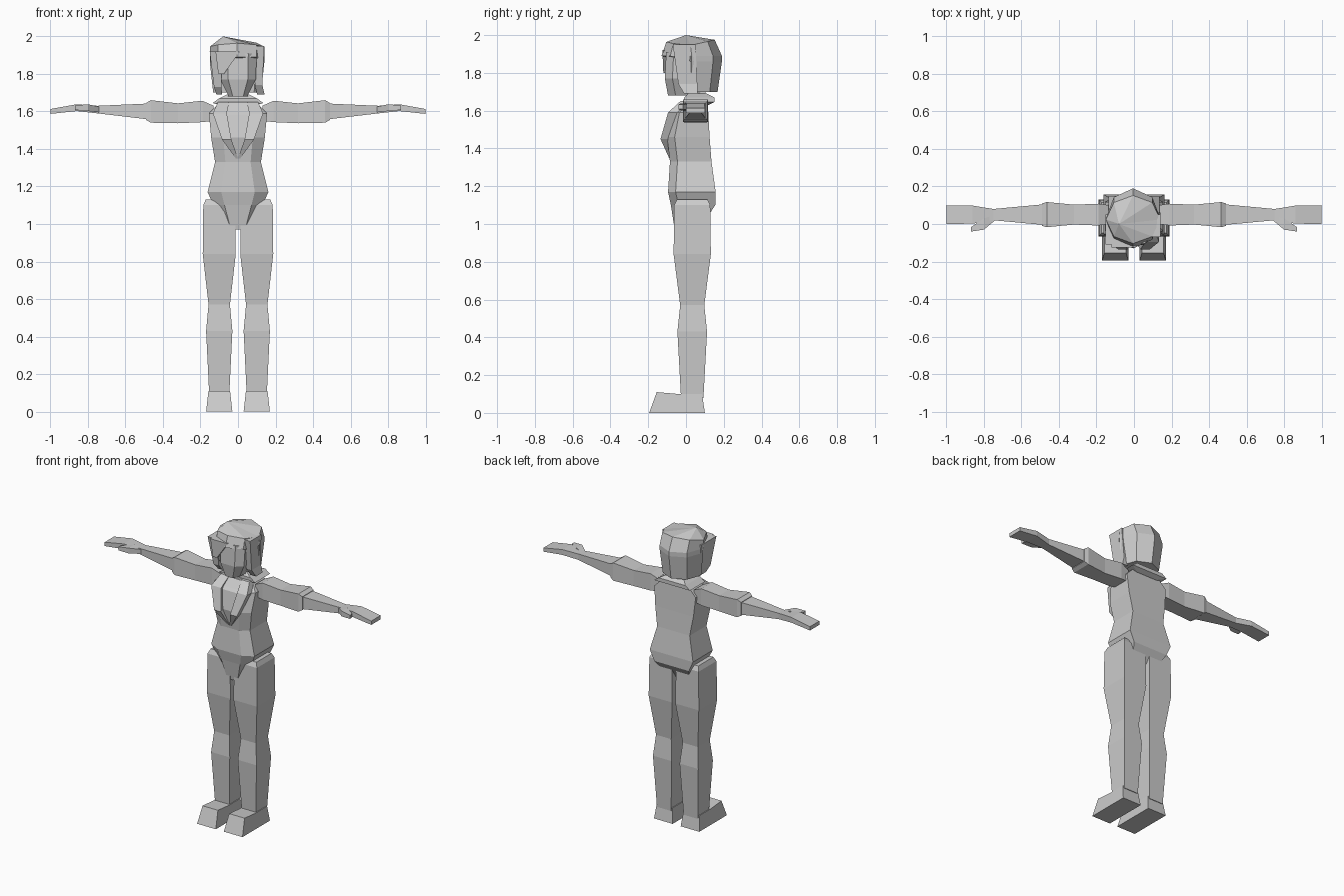
import bpy, bmesh
from math import cos, sin, tau

cube = bpy.data.objects.get("Cube")
if cube:
    bpy.data.objects.remove(cube, do_unlink=True)

shade = (.6, .6, .6, 1)
grey = bpy.data.materials.new("plain_grey")
grey.use_nodes = True
grey.diffuse_color = shade
grey.node_tree.nodes["Principled BSDF"].inputs["Base Color"].default_value = shade

corners = [(-1, -1), (1, -1), (1, 1), (-1, 1)]


def loft(name, rings, side=1, apex=None):
    """Skin point rings and close the ends, optionally to an apex; side=-1 mirrors in x."""
    bm = bmesh.new()
    loops = [[bm.verts.new((side * x, y, z)) for x, y, z in ring] for ring in rings]
    count = len(loops[0])
    for lower, upper in zip(loops, loops[1:]):
        for i in range(count):
            j = (i + 1) % count
            bm.faces.new((lower[i], lower[j], upper[j], upper[i]))
    bm.faces.new(loops[0])
    end = loops[-1]
    if apex:
        tip = bm.verts.new(apex)
        for i in range(count):
            bm.faces.new((end[i], end[(i + 1) % count], tip))
    else:
        bm.faces.new(end)
    bmesh.ops.recalc_face_normals(bm, faces=bm.faces)
    mesh = bpy.data.meshes.new(name)
    bm.to_mesh(mesh)
    bm.free()
    mesh.materials.append(grey)
    bpy.context.collection.objects.link(bpy.data.objects.new(name, mesh))


def block(height, width, depth, x=0, y=0):
    """Horizontal rectangle, sized by its half width and half depth."""
    return [(x + a * width, y + b * depth, height) for a, b in corners]


def slab(reach, depth, thick, y=.05, z=1.6):
    """Upright rectangle across an arm, sized by its half extents."""
    return [(reach, y + a * depth, z + b * thick) for a, b in corners]


def body(height, width, front, back):
    """Six-sided section with a flat back and a bevelled front."""
    facet, cheek = width * .55, front + .04
    half = [(facet, front, height), (width, cheek, height), (width, back, height)]
    return half + [(-x, y, z) for x, y, z in reversed(half)]


def oval(height, across=1, along=1, front_limit=-1):
    """Eight-sided hair section with a point at the back."""
    points = []
    for i in range(8):
        angle = tau * i / 8
        x = across * (.145 * sin(angle) - .005)
        y = along * (.03 + .16 * cos(angle))
        points.append((x, max(y, front_limit), height))
    return points


# Jacket torso from crotch to shoulders
loft("torso", [
    body(height=.97, width=.07, front=-.06, back=.07),
    body(height=1.1, width=.13, front=-.08, back=.155),
    body(height=1.17, width=.162, front=-.095, back=.157),
    body(height=1.33, width=.122, front=-.085, back=.135),
    body(height=1.46, width=.143, front=-.1, back=.125),
    body(height=1.59, width=.155, front=-.075, back=.118),
    body(height=1.645, width=.1, front=-.03, back=.115)])

# Neck and the flared collar around it
loft("neck", [block(height=1.6, width=.06, depth=.055, y=.055),
              block(height=1.74, width=.05, depth=.05, y=.05)])
loft("collar", [block(height=1.63, width=.08, depth=.06, y=.06),
                block(height=1.645, width=.135, depth=.08, y=.07),
                block(height=1.67, width=.1, depth=.08, y=.07),
                block(height=1.69, width=.06, depth=.05, y=.06)])

# Shirt front between the lapels
loft("shirt", [block(height=1.36, width=.01, depth=.02, y=-.07),
               block(height=1.46, width=.04, depth=.03, y=-.08),
               block(height=1.58, width=.058, depth=.03, y=-.055),
               block(height=1.65, width=.05, depth=.02)])

for label, side in (("left", 1), ("right", -1)):
    # Leg: ankle, calf, knee, thigh, hip and bevelled top
    leg = [(.08, .053), (.43, .07), (.57, .057), (.84, .088), (1.1, .085), (1.13, .072)]
    loft(label + "_leg", [block(height, width, depth=width * 1.12, x=.1, y=.033)
                          for height, width in leg], side)

    # Shoe with a sloped toe, tapering upward
    profile = [(-.195, 0), (.1, 0), (.085, .1), (-.04, .1), (-.155, .11)]
    loft(label + "_shoe", [[(.1 + edge * (.07 - z / 9), y, z) for y, z in profile]
                           for edge in (-1, 1)], side)

    # Sleeve with a flared cuff
    loft(label + "_sleeve", [
        slab(reach=.13, depth=.05, thick=.04, z=1.59),
        slab(reach=.19, depth=.058, thick=.057),
        slab(reach=.32, depth=.053, thick=.053, z=1.59),
        slab(reach=.465, depth=.067, thick=.06),
        slab(reach=.49, depth=.06, thick=.045)], side)

    # Forearm narrowing to the wrist, then a flat hand
    loft(label + "_forearm_hand", [
        slab(reach=.48, depth=.055, thick=.042),
        slab(reach=.75, depth=.03, thick=.02, z=1.61),
        slab(reach=.86, depth=.048, thick=.018, z=1.62),
        slab(reach=1, depth=.05, thick=.013)], side)

    # Thumb pointing forward
    loft(label + "_thumb", [
        slab(reach=.74, depth=.015, thick=.015, y=.035, z=1.61),
        slab(reach=.8, depth=.03, thick=.018, y=0, z=1.62),
        slab(reach=.868, depth=.012, thick=.012, y=-.028, z=1.62)], side)

    # Lapel rising from the button to the shoulder
    loft(label + "_lapel", [
        block(height=1.35, width=.006, depth=.015, x=.006, y=-.075),
        block(height=1.45, width=.025, depth=.035, x=.06, y=-.1),
        block(height=1.59, width=.037, depth=.035, x=.097, y=-.06),
        block(height=1.65, width=.03, depth=.03, x=.077)], side)

# Face with a narrow chin
loft("face", [
    body(height=1.68, width=.05, front=-.095, back=.07),
    body(height=1.77, width=.095, front=-.112, back=.1),
    body(height=1.91, width=.1, front=-.105, back=.1)])

# Hair cap: nape, back of the head, brow and off-centre crown
crown = [(x, y, z + .03 * abs(y) / .13) for x, y, z in oval(height=1.94, along=.8)]
loft("hair", [oval(height=1.7, across=.88, along=.88, front_limit=0),
              oval(height=1.86, front_limit=-.01),
              oval(height=1.89), crown], apex=(-.08, 0, 2))

# Locks framing the face, and a fringe over the right brow
loft("right_lock", [block(height=1.69, width=.015, depth=.04, x=-.1, y=-.01),
                    block(height=1.73, width=.02, depth=.06, x=-.108, y=-.02),
                    block(height=1.92, width=.033, depth=.08, x=-.118, y=-.03)])
loft("left_lock", [block(height=1.69, width=.02, depth=.035, x=.122, y=.025),
                   block(height=1.74, width=.02, depth=.05, x=.11, y=.01),
                   block(height=1.95, width=.03, depth=.06, x=.11, y=-.01)])
loft("fringe", [block(height=1.8, width=.015, depth=.02, x=-.09, y=-.1),
                block(height=1.92, width=.065, depth=.025, x=-.055, y=-.1)])
